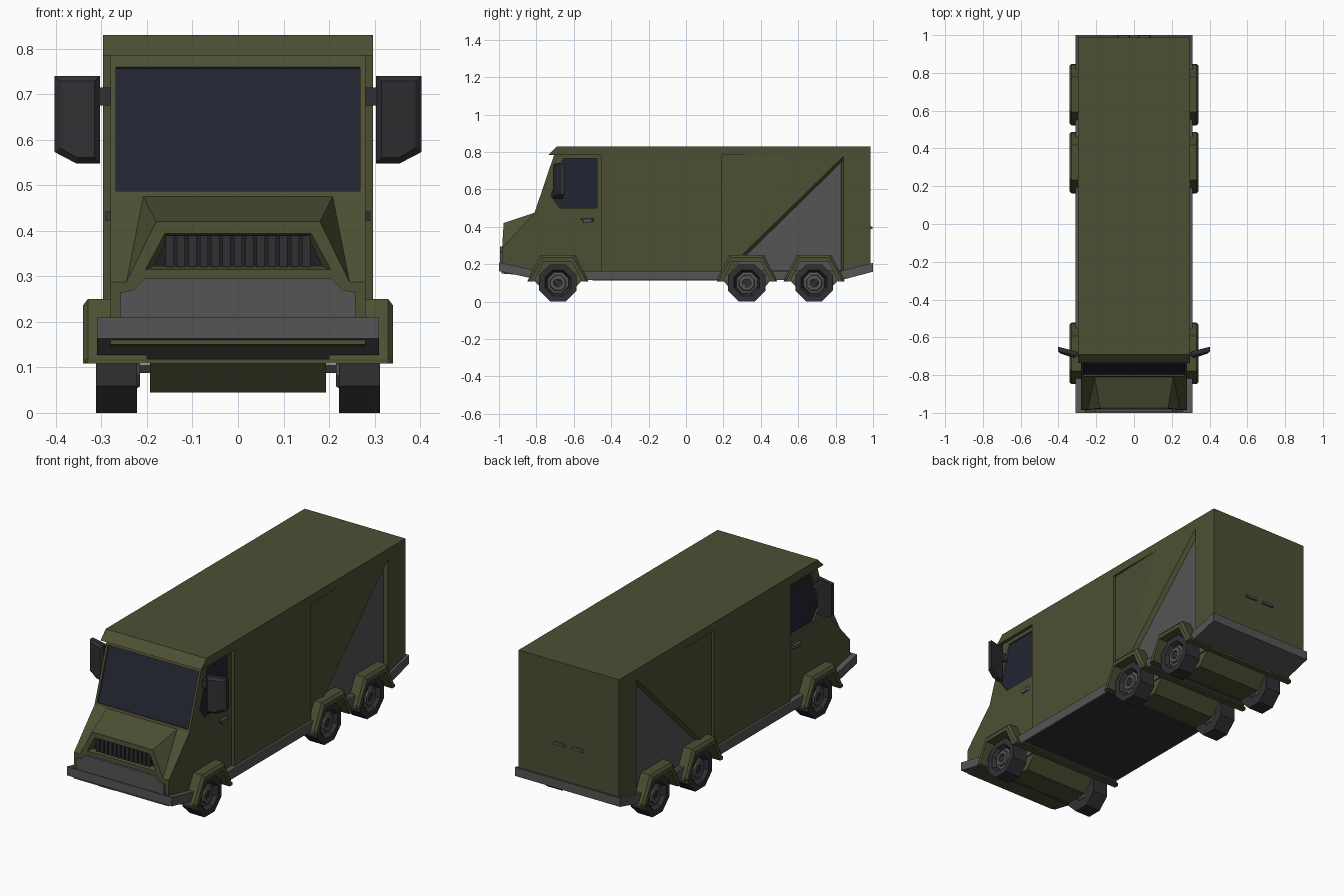
import bpy, bmesh
from math import cos, sin, pi
from mathutils import Vector as V

if "Cube" in bpy.data.objects:
    bpy.data.objects.remove(bpy.data.objects["Cube"])


def material(name, rgb):
    m = bpy.data.materials.new(name)
    m.diffuse_color = (*rgb, 1)
    m.use_nodes = True
    m.node_tree.nodes["Principled BSDF"].inputs["Base Color"].default_value = m.diffuse_color
    return m


OLIVE = material("olive", (0.075, 0.078, 0.034))
GREY = material("grey", (0.09, 0.09, 0.09))
DARK = material("dark", (0.03, 0.03, 0.034))
BLACK = material("black", (0.015, 0.015, 0.017))
GLASS = material("glass", (0.016, 0.018, 0.032))


def loft(name, rings, mat):
    """Skin a list of equal-length point rings and cap both ends."""
    bm = bmesh.new()
    vs = [[bm.verts.new(p) for p in r] for r in rings]
    n = len(rings[0])
    for a, b in zip(vs, vs[1:]):
        for i in range(n):
            j = (i + 1) % n
            bm.faces.new((a[i], a[j], b[j], b[i]))
    bm.faces.new(vs[0])
    bm.faces.new(vs[-1])
    bmesh.ops.recalc_face_normals(bm, faces=bm.faces)
    me = bpy.data.meshes.new(name)
    bm.to_mesh(me)
    bm.free()
    me.materials.append(mat)
    ob = bpy.data.objects.new(name, me)
    bpy.context.collection.objects.link(ob)
    return ob


def side_prism(name, yz, x0, x1, mat):
    return loft(name, [[(x, y, z) for y, z in yz] for x in (x0, x1)], mat)


def front_prism(name, xz, y0, y1, mat):
    return loft(name, [[(x, y, z) for x, z in xz] for y in (y0, y1)], mat)


def box(name, x, y, z, mat):
    return side_prism(name, [(y[0], z[0]), (y[1], z[0]), (y[1], z[1]), (y[0], z[1])], *x, mat)


def cut(ob, cutter):
    """Subtract the cutter, bake the result and delete the cutter."""
    mod = ob.modifiers.new("cut", "BOOLEAN")
    mod.operation, mod.solver, mod.object = "DIFFERENCE", "EXACT", cutter
    dg = bpy.context.evaluated_depsgraph_get()
    me = bpy.data.meshes.new_from_object(ob.evaluated_get(dg))
    ob.modifiers.clear()
    ob.data = me
    bpy.data.objects.remove(cutter)


AXLES = (-0.685, 0.325, 0.685)
SIDES = (("right", 1), ("left", -1))

# Cab, cargo box with overhanging roof, and grey skirt with turned-up ends
cab = side_prism("cab", [(-0.70, 0.80), (-0.81, 0.475), (-0.983, 0.288), (-0.987, 0.15),
                         (-0.85, 0.14), (-0.42, 0.14), (-0.42, 0.80)], -0.28, 0.28, OLIVE)
cargo = side_prism("cargo_box", [(-0.735, 0.785), (-0.69, 0.83), (0.987, 0.83), (0.987, 0.175),
                                 (0.85, 0.14), (-0.455, 0.14), (-0.455, 0.785)], -0.297, 0.297, OLIVE)
skirt = side_prism("skirt", [(-1, 0.21), (-1, 0.163), (-0.78, 0.115), (0.83, 0.115), (1, 0.16),
                             (1, 0.207), (0.83, 0.165), (-0.79, 0.165)], -0.31, 0.31, GREY)

# Sloped nose with a recessed grille
nose = loft("nose", [[(s * 0.208, -0.81, 0.475), (s * 0.18, -0.975, 0.42), (s * 0.245, -0.983, 0.288)]
                     for s in (-1, 1)], OLIVE)


def trapezoid(y, top, bottom, z0, z1):
    return [(-bottom, y, z0), (bottom, y, z0), (top, y, z1), (-top, y, z1)]


cut(nose, loft("c", [trapezoid(-0.99, 0.167, 0.21, 0.312, 0.397),
                     trapezoid(-0.95, 0.15, 0.18, 0.325, 0.388)], OLIVE))
loft("grille_back", [trapezoid(-0.956, 0.155, 0.186, 0.322, 0.39),
                     trapezoid(-0.945, 0.155, 0.186, 0.322, 0.39)], BLACK)
for i in range(13):
    x = (i - 6) * 0.025
    box("grille_slat", (x - 0.009, x + 0.009), (-0.97, -0.95), (0.32, 0.39), DARK)

# Front guard plate above the bumper
half = [(0.26, 0.20), (0.258, 0.265), (0.23, 0.27), (0.205, 0.295)]
front_prism("front_guard", half + [(-x, z) for x, z in reversed(half)], -0.995, -0.96, GREY)

# Windscreen recess and glass
nrm = V((0, -0.947, 0.321))


def screen_ring(off, grow=0):
    pts = []
    for sx, z in ((-1, 0.488 - grow), (1, 0.488 - grow), (1, 0.76 + grow), (-1, 0.76 + grow)):
        pts.append(V((sx * (0.268 + grow), -0.81 + (z - 0.475) * 0.338, z)) + nrm * off)
    return pts


cut(cab, loft("c", [screen_ring(0.01), screen_ring(-0.014)], OLIVE))
loft("windscreen", [screen_ring(-0.02, 0.002), screen_ring(-0.010, 0.002)], GLASS)

window = [(-0.655, 0.765), (-0.475, 0.765), (-0.475, 0.50), (-0.675, 0.50), (-0.722, 0.565)]
for side, s in SIDES:
    # Side windows, door handles and mirrors
    cut(cab, side_prism("c", window, s * 0.268, s * 0.3, OLIVE))
    side_prism(side + "_window", window, s * 0.262, s * 0.271, GLASS)
    hdl = [(-0.565, 0.445), (-0.49, 0.445), (-0.495, 0.427), (-0.55, 0.424)]
    loft(side + "_door_handle", [[(s * 0.278, y, z) for y, z in hdl],
                                 [(s * 0.291, -0.53 + (y + 0.53) * 0.7, z - 0.003) for y, z in hdl]], GREY)
    shape = [(0.303, 0.74), (0.403, 0.74), (0.403, 0.573), (0.355, 0.548), (0.303, 0.548)]

    def mirror_ring(off, k):
        return [(s * (0.353 + (x - 0.353) * k), -0.693 + (x - 0.303) * 0.25 + off,
                 0.65 + (z - 0.65) * (k + 1) / 2) for x, z in shape]
    loft(side + "_mirror", [mirror_ring(-0.018, 0.75), mirror_ring(-0.005, 1), mirror_ring(0.018, 1)], DARK)
    box(side + "_mirror_arm", (s * 0.27, s * 0.32), (-0.70, -0.678), (0.675, 0.715), DARK)

    # Tapered door recess and triangular side recess with a grey panel
    cut(cargo, loft("c", [[(s * 0.284, 0.19, 0.165), (s * 0.32, 0.19, 0.165), (s * 0.297, 0.27, 0.165)],
                          [(s * 0.284, 0.19, 0.785), (s * 0.32, 0.19, 0.785), (s * 0.297, 0.53, 0.785)]], OLIVE))
    tri = [(0.21, 0.166), (0.845, 0.785), (0.845, 0.166)]
    inner = [(0.238, 0.166), (0.83, 0.745), (0.83, 0.166)]
    cut(cargo, loft("c", [[(s * 0.302, y, z) for y, z in tri],
                          [(s * 0.275, y, z) for y, z in inner]], OLIVE))
    side_prism(side + "_side_panel", inner, s * 0.265, s * 0.278, GREY)

# Rear door handles
for s in (-1, 1):
    plan = [(s * 0.055 - 0.035, 0.388), (s * 0.055 - 0.028, 0.402),
            (s * 0.055 + 0.028, 0.402), (s * 0.055 + 0.035, 0.388)]
    front_prism("rear_handle", plan, 0.98, 0.998, GREY)

# Wheels, fenders and axle gear
WELL = [(-0.125, 0.09), (-0.125, 0.115), (-0.075, 0.215), (0.075, 0.215), (0.125, 0.115), (0.125, 0.09)]
OUTER = [(-0.163, 0.108), (-0.092, 0.25), (0.092, 0.25), (0.163, 0.108)]
INNER = [(0.128, 0.108), (0.075, 0.215), (-0.075, 0.215), (-0.128, 0.108)]
RIM = [(-0.152, 0.108), (-0.083, 0.236), (0.083, 0.236), (0.152, 0.108)]


def octagon(x, r, cy):
    return [(x, cy + r * cos(pi / 8 + k * pi / 4), 0.1 + r * sin(pi / 8 + k * pi / 4)) for k in range(8)]


def turned(name, profile, cy, s, mat):
    return loft(name, [octagon(s * x, r, cy) for x, r in profile], mat)


for cy in AXLES:
    for side, s in SIDES:
        for ob in (cab if cy < 0 else cargo, skirt):
            cut(ob, side_prism("c", [(cy + y, z) for y, z in WELL], s * 0.20, s * 0.36, OLIVE))
        loft(side + "_fender", [[(s * x, cy + y, z) for y, z in pts + INNER]
                                for x, pts in ((0.20, OUTER), (0.33, OUTER), (0.341, RIM))], OLIVE)
        turned(side + "_tyre", [(0.225, 0.06), (0.222, 0.108), (0.312, 0.108),
                                (0.312, 0.075), (0.29, 0.062)], cy, s, DARK)
        turned(side + "_rim", [(0.285, 0.06), (0.293, 0.058), (0.297, 0.045), (0.306, 0.042),
                               (0.306, 0.024), (0.298, 0.022)], cy, s, GREY)
        turned(side + "_hub", [(0.29, 0.02), (0.304, 0.018)], cy, s, DARK)
        turned(side + "_inner_hub", [(0.23, 0.055), (0.215, 0.045)], cy, s, GREY)
    side_prism("axle_housing", [(cy + y, z) for y, z in ((-0.135, 0.12), (-0.065, 0.045),
                                                         (0.065, 0.045), (0.135, 0.12))], -0.193, 0.193, OLIVE)
    box("axle", (-0.225, 0.225), (cy - 0.012, cy + 0.012), (0.088, 0.106), DARK)
    for s in (-1, 1):
        box("fender_crossbar", (-0.335, 0.335), (cy + s * 0.13, cy + s * 0.16), (0.108, 0.118), OLIVE)
box("floor", (-0.30, 0.30), (-0.5, 0.16), (0.113, 0.13), DARK)
